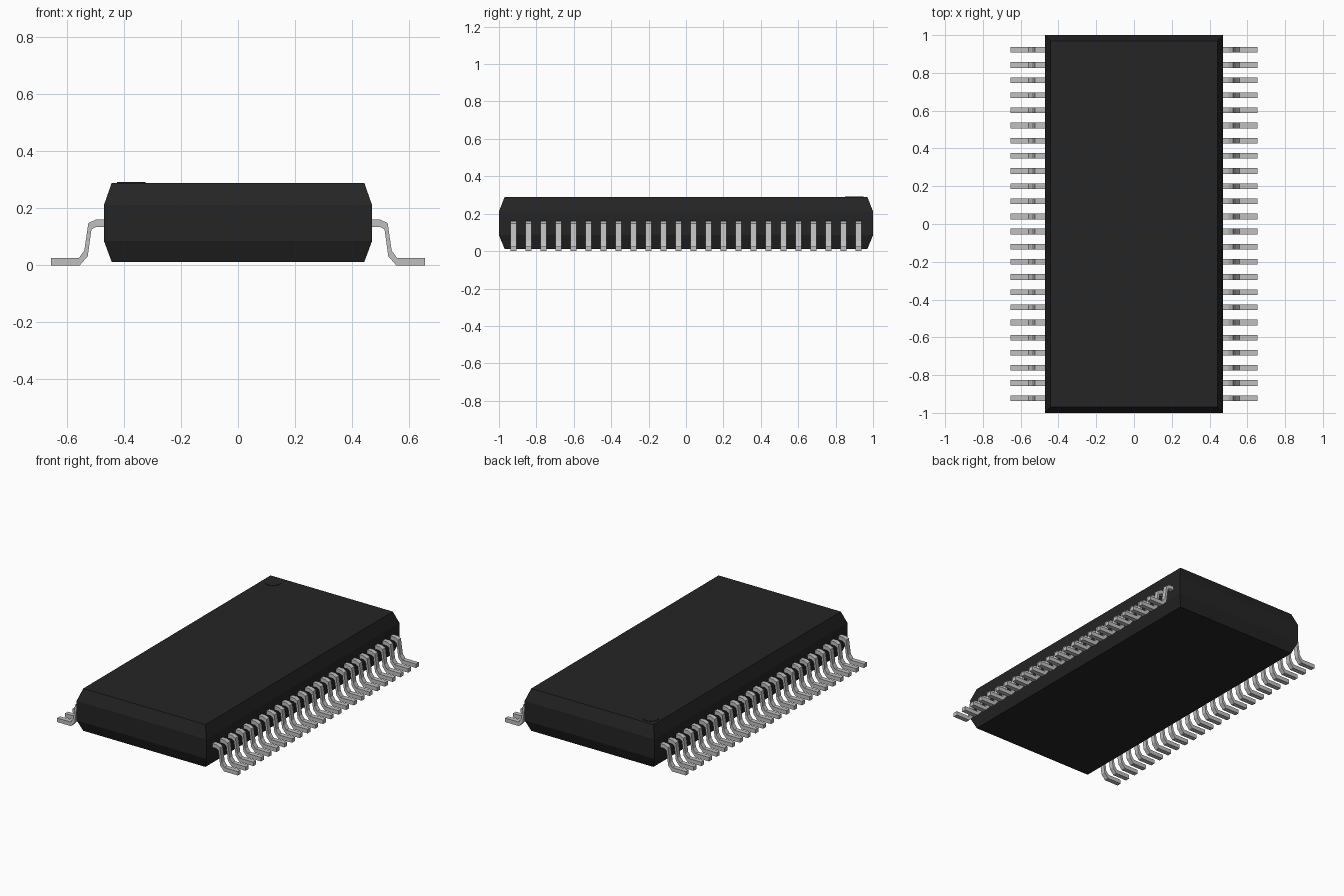
import bpy, bmesh, math

cube = bpy.data.objects.get("Cube")
if cube:
    bpy.data.objects.remove(cube, do_unlink=True)


def material(name, value):
    m = bpy.data.materials.new(name)
    m.use_nodes = True
    col = (value, value, value, 1)
    m.diffuse_color = col
    m.node_tree.nodes["Principled BSDF"].inputs["Base Color"].default_value = col
    return m


def finish(bm, name, mat):
    bmesh.ops.recalc_face_normals(bm, faces=bm.faces)
    me = bpy.data.meshes.new(name)
    bm.to_mesh(me)
    bm.free()
    me.materials.append(mat)
    ob = bpy.data.objects.new(name, me)
    bpy.context.collection.objects.link(ob)
    return ob


black = material("black plastic", 0.018)
silver = material("silver metal", 0.53)

# Package body: stacked rectangles, tapered at top and bottom
bm = bmesh.new()
sections = [(0.443, 0.97, 0.012), (0.47, 1.0, 0.085), (0.47, 1.0, 0.212), (0.443, 0.97, 0.289)]
rings = [[bm.verts.new((sx * hx, sy * hy, z)) for sx, sy in ((-1, -1), (1, -1), (1, 1), (-1, 1))]
         for hx, hy, z in sections]
bm.faces.new(rings[0])
bm.faces.new(rings[-1])
for low, high in zip(rings, rings[1:]):
    for i in range(4):
        j = (i + 1) % 4
        bm.faces.new((low[i], low[j], high[j], high[i]))
finish(bm, "package_body", black)

# Round pin-one marker on the top
bm = bmesh.new()
bmesh.ops.create_cone(bm, cap_ends=True, segments=32, radius1=0.05, radius2=0.05, depth=0.004)
marker = finish(bm, "pin_one_marker", black)
marker.location = (-0.375, 0.9, 0.2895)

# Gull-wing leads: bent profile in x-z, extruded along y
PROFILE = [(0.45, 0.16), (0.50, 0.16), (0.525, 0.148), (0.539, 0.052), (0.558, 0.026),
           (0.655, 0.026), (0.655, 0.0), (0.555, 0.0), (0.527, 0.032), (0.514, 0.126),
           (0.498, 0.135), (0.45, 0.135)]
COUNT, PITCH, WIDTH = 24, 0.0802, 0.03


def lead_row(name, side):
    bm = bmesh.new()
    n = len(PROFILE)
    for k in range(COUNT):
        y = (k - (COUNT - 1) / 2) * PITCH
        a, b = [[bm.verts.new((side * x, y + d * WIDTH / 2, z)) for x, z in PROFILE] for d in (-1, 1)]
        bm.faces.new(a)
        bm.faces.new(b)
        for i in range(n):
            j = (i + 1) % n
            bm.faces.new((a[i], a[j], b[j], b[i]))
    finish(bm, name, silver)


lead_row("left_leads", 1)
lead_row("right_leads", -1)
